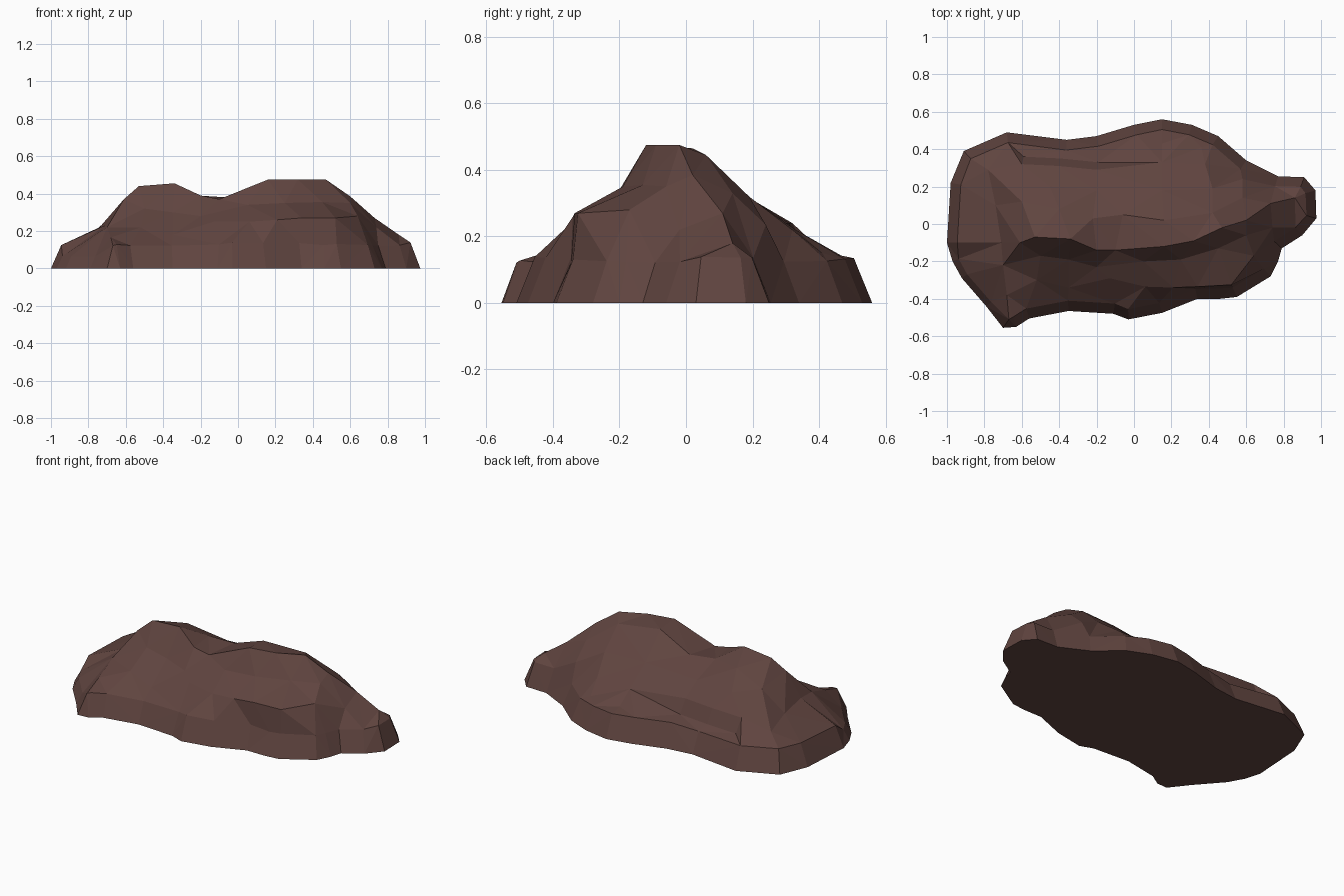
import bpy, bmesh, random
from mathutils import Vector
from mathutils.geometry import delaunay_2d_cdt

random.seed(4)

# Ground outline of the boulder, counter-clockwise seen from above
outline = [(-1.0, -.10), (-.97, -.20), (-.92, -.29), (-.79, -.44), (-.70, -.555), (-.63, -.55),
           (-.56, -.505), (-.35, -.465), (-.11, -.48), (-.03, -.51), (.15, -.475),
           (.34, -.40), (.46, -.40), (.55, -.39), (.73, -.28), (.77, -.20), (.79, -.13),
           (.90, -.06), (.975, .03), (.97, .18), (.91, .25), (.77, .255),
           (.60, .34), (.45, .47), (.31, .53), (.15, .56), (0, .53),
           (-.20, .47), (-.36, .45), (-.68, .49), (-.91, .39), (-.98, .22)]

# Crest of the two humps with the saddle between, then the nose at the right end
crest = [(-.71, -.10, .23), (-.61, -.10, .37), (-.53, -.07, .44), (-.34, -.08, .455),
         (-.20, -.14, .39), (-.10, -.14, .37), (.16, -.12, .475), (.32, -.09, .475),
         (.47, -.02, .475), (.60, .02, .385), (.73, .11, .27), (.86, .14, .18)]
# Bulging front flank below the crest
front = [(-.70, -.22, .22), (-.50, -.17, .32), (-.35, -.19, .30), (-.20, -.23, .28),
         (.05, -.20, .34), (.25, -.19, .35), (.45, -.13, .355), (.60, -.06, .35)]
# Front shelf edge above the steep foot
shelf = [(-.68, -.38, .165), (-.52, -.30, .22), (-.35, -.34, .18), (-.13, -.29, .25),
         (.06, -.335, .25), (.21, -.34, .26), (.34, -.335, .27), (.52, -.325, .27),
         (.64, -.17, .28), (.74, -.02, .22)]
# Gentle back slope from the crest
back = [(-.74, .10, .22), (-.60, .12, .34), (-.40, .08, .40), (-.22, .03, .39),
        (-.06, .05, .38), (.16, .02, .465), (.42, .06, .445), (.58, .14, .33),
        (.42, .19, .32), (.15, .18, .325), (-.20, .18, .31), (-.45, .20, .31),
        (.15, .33, .22), (.38, .32, .22), (.58, .24, .235), (.15, .43, .15),
        (.36, .41, .15)]
# Break line on the left where the back slope steps down to its low shelf
step = [(-.78, .29, .19), (-.60, .32, .24), (-.40, .31, .24), (-.20, .29, .24)]

# Steep foot all round, ending in a low ledge that sinks at the front left corner
n = len(outline)
points = [Vector((x, y, 0)) for x, y in outline]
for i in range(n):
    t = (points[(i + 1) % n] - points[i - 1]).normalized()
    low = points[i].x < -.75 and -.45 < points[i].y < -.15
    p = points[i] + Vector((-t.y, t.x, 0)) * (.035 if low else .055)
    p.z = .065 if low else .13 + random.uniform(-.01, .01)
    points.append(p)

# Triangulate in plan, keeping the ledge and each ridge line as edges
edges = [(n + i, n + (i + 1) % n) for i in range(n)]
foot = [(x + .01, y + .04, .155) for x, y, z in step[1:]]
for row in (crest, front, shelf, step, foot):
    edges += [(len(points) + i, len(points) + i + 1) for i in range(len(row) - 1)]
    points += [Vector(p) for p in row]
points += [Vector(p) for p in back]
flat, _, faces, origin, _, _ = delaunay_2d_cdt(
    [p.xy for p in points], edges, [list(range(n))], 1, 1e-5)

bm = bmesh.new()
verts = [bm.verts.new((p.x, p.y, points[o[0]].z if o else .13))
         for p, o in zip(flat, origin)]
for f in faces:
    bm.faces.new([verts[i] for i in f])

# Flat underside
rim = [e for e in bm.edges if e.is_boundary]
bmesh.ops.contextual_create(bm, geom=rim)
bmesh.ops.recalc_face_normals(bm, faces=bm.faces)

mesh = bpy.data.meshes.new("boulder")
bm.to_mesh(mesh)
bm.free()
stone = bpy.data.materials.new("dark brown stone")
stone.diffuse_color = (.116, .058, .050, 1)
mesh.materials.append(stone)
boulder = bpy.data.objects.new("boulder", mesh)
bpy.context.collection.objects.link(boulder)
